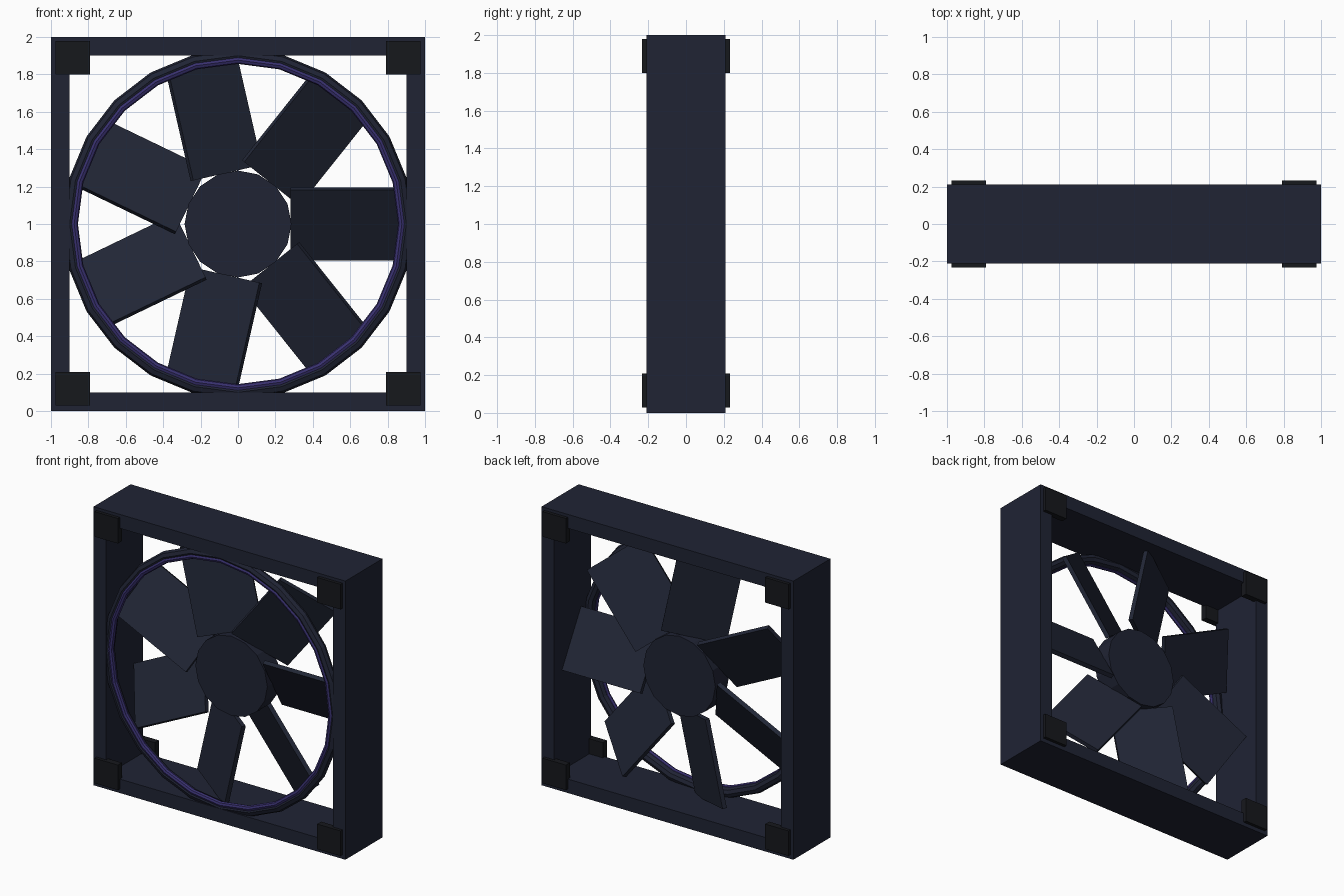
import bpy
from math import radians, tau
from mathutils import Matrix

if "Cube" in bpy.data.objects:
    bpy.data.objects.remove(bpy.data.objects["Cube"])


def material(name, rgb):
    m = bpy.data.materials.new(name)
    m.diffuse_color = (*rgb, 1)
    m.use_nodes = True
    m.node_tree.nodes["Principled BSDF"].inputs["Base Color"].default_value = m.diffuse_color
    return m


NAVY = material("navy", (0.014, 0.017, 0.034))
BLADE = material("blade_navy", (0.015, 0.019, 0.036))
PURPLE = material("purple", (0.04, 0.03, 0.16))
RUBBER = material("rubber", (0.008, 0.009, 0.012))


def finish(name, mat):
    o = bpy.context.object
    o.name = name
    o.data.materials.append(mat)
    return o


def box(name, size, mat, matrix):
    bpy.ops.mesh.primitive_cube_add(size=1)
    o = finish(name, mat)
    o.data.transform(matrix @ Matrix.Diagonal((*size, 1)))
    return o


def ring(name, major, minor, y, mat):
    bpy.ops.mesh.primitive_torus_add(
        major_segments=24, minor_segments=8, major_radius=major, minor_radius=minor,
        location=(0, y, 1), rotation=(radians(90), 0, 0))
    return finish(name, mat)


# Square housing
for s, side in ((-1, "left"), (1, "right")):
    box(f"frame_{side}", (0.1, 0.42, 1.8), NAVY, Matrix.Translation((0.95 * s, 0, 1)))
for s, side in ((-1, "bottom"), (1, "top")):
    box(f"frame_{side}", (2, 0.42, 0.1), NAVY, Matrix.Translation((0, 0, 1 + 0.95 * s)))

# Rubber corner pads, front and back
for sx in (-1, 1):
    for sy in (-1, 1):
        for sz in (-1, 1):
            box("corner_pad", (0.185, 0.045, 0.18), RUBBER,
                Matrix.Translation((0.884 * sx, 0.21 * sy, 1.004 + 0.885 * sz)))

# Dark shroud ring and purple light ring at the front
ring("shroud_ring", 0.9, 0.035, -0.174, NAVY)
ring("light_ring", 0.876, 0.02, -0.19, PURPLE)

# Hub
bpy.ops.mesh.primitive_cylinder_add(vertices=16, radius=0.286, depth=0.15,
                                    location=(0, 0, 1), rotation=(radians(90), 0, 0))
finish("hub", NAVY)

# Seven pitched blades
for i in range(7):
    m = (Matrix.Translation((0, 0, 1)) @ Matrix.Rotation(i * tau / 7, 4, 'Y')
         @ Matrix.Translation((0.59, 0, 0)) @ Matrix.Rotation(radians(30), 4, 'X'))
    box("blade", (0.62, 0.03, 0.435), BLADE, m)
